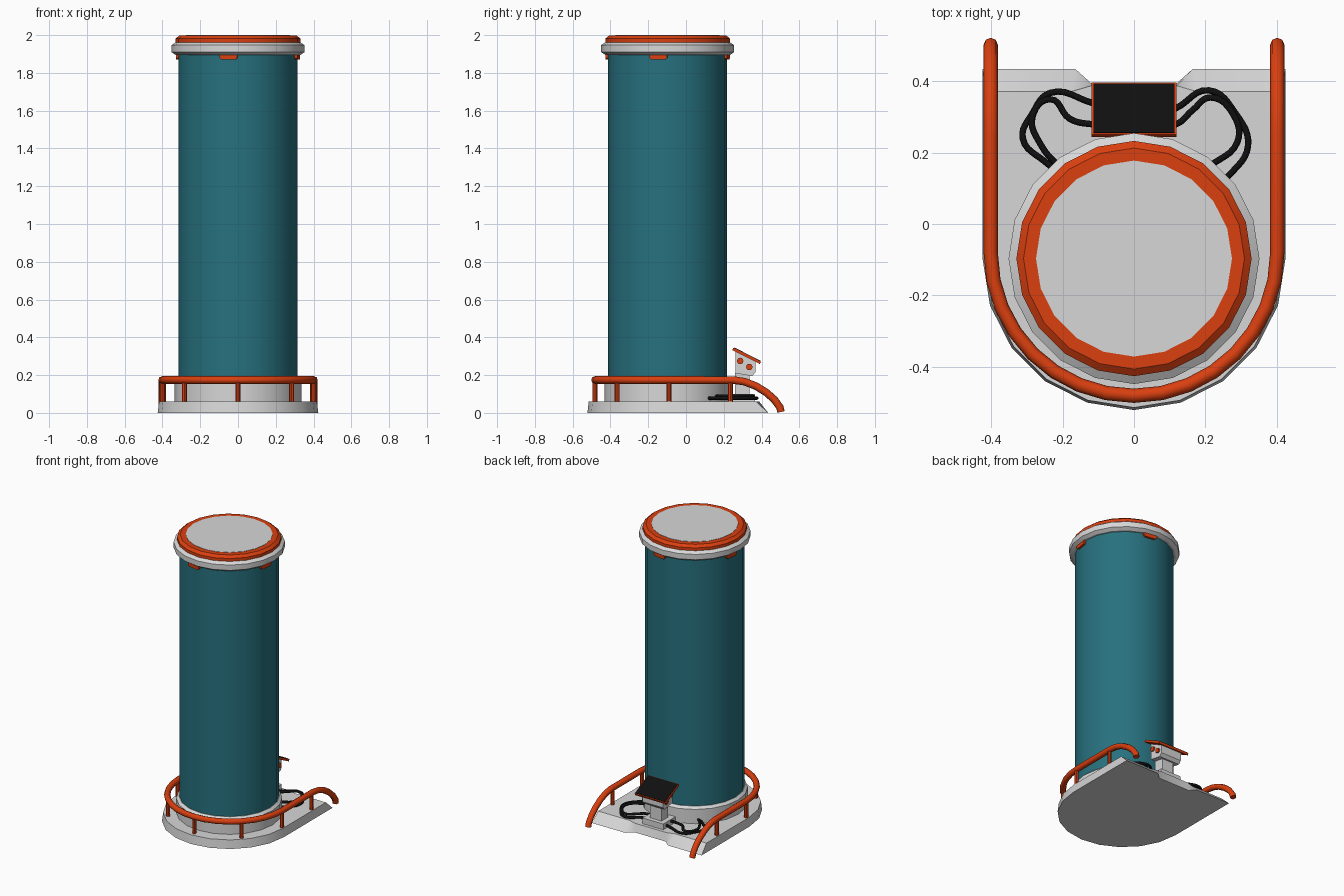
import bpy, bmesh, math
from mathutils import Matrix, Vector

old = bpy.data.objects.get("Cube")
if old:
    bpy.data.objects.remove(old, do_unlink=True)

SIDES = 20
CY = -0.097  # tank axis in y


def material(name, rgb):
    m = bpy.data.materials.new(name)
    m.use_nodes = True
    m.diffuse_color = (*rgb, 1)
    bsdf = next(n for n in m.node_tree.nodes if n.type == 'BSDF_PRINCIPLED')
    bsdf.inputs["Base Color"].default_value = (*rgb, 1)
    bsdf.inputs["Roughness"].default_value = 0.6
    return m


GREY = material("light_grey", (0.68, 0.68, 0.68))
ORANGE = material("orange", (0.7, 0.05, 0.005))
TEAL = material("teal", (0.02, 0.165, 0.21))
BLACK = material("black", (0.005, 0.005, 0.005))


def finish(name, bm, mat):
    bmesh.ops.recalc_face_normals(bm, faces=bm.faces)
    me = bpy.data.meshes.new(name)
    bm.to_mesh(me)
    bm.free()
    me.materials.append(mat)
    ob = bpy.data.objects.new(name, me)
    bpy.context.collection.objects.link(ob)
    bpy.ops.object.select_all(action='DESELECT')
    ob.select_set(True)
    bpy.context.view_layer.objects.active = ob
    bpy.ops.object.shade_smooth_by_angle(angle=math.radians(30))
    return ob


def loft(name, rings, mat):
    """Skin a stack of equal-length rings and cap both ends."""
    bm = bmesh.new()
    vs = [[bm.verts.new(p) for p in r] for r in rings]
    n = len(vs[0])
    for a, b in zip(vs, vs[1:]):
        for i in range(n):
            j = (i + 1) % n
            bm.faces.new((a[i], a[j], b[j], b[i]))
    bm.faces.new(vs[0])
    bm.faces.new(vs[-1])
    return finish(name, bm, mat)


def lathe(name, profile, mat):
    def ring(r, z):
        return [(r * math.cos(2 * math.pi * i / SIDES),
                 CY + r * math.sin(2 * math.pi * i / SIDES), z) for i in range(SIDES)]
    return loft(name, [ring(r, z) for r, z in profile], mat)


def box(name, lo, hi, mat):
    corners = [(lo[0], lo[1]), (hi[0], lo[1]), (hi[0], hi[1]), (lo[0], hi[1])]
    return loft(name, [[(x, y, z) for x, y in corners] for z in (lo[2], hi[2])], mat)


def cylinder(name, r, depth, matrix, mat, sides=12):
    bm = bmesh.new()
    bmesh.ops.create_cone(bm, cap_ends=True, segments=sides, radius1=r, radius2=r,
                          depth=depth, matrix=matrix)
    return finish(name, bm, mat)


def tube(name, points, r, mat, smooth_path=False):
    cu = bpy.data.curves.new(name, 'CURVE')
    cu.dimensions = '3D'
    cu.bevel_depth = r
    cu.bevel_resolution = 2
    cu.resolution_u = 6
    cu.use_fill_caps = True
    sp = cu.splines.new('BEZIER' if smooth_path else 'POLY')
    pts = sp.bezier_points if smooth_path else sp.points
    pts.add(len(points) - 1)
    for p, co in zip(pts, points):
        if smooth_path:
            p.co = co
            p.handle_left_type = p.handle_right_type = 'AUTO'
        else:
            p.co = (*co, 1)
    cu.materials.append(mat)
    ob = bpy.data.objects.new(name, cu)
    bpy.context.collection.objects.link(ob)
    bpy.ops.object.select_all(action='DESELECT')
    ob.select_set(True)
    bpy.context.view_layer.objects.active = ob
    bpy.ops.object.convert(target='MESH')


# Base plate: rounded front, ramps at the back either side of a notch
def base_ring(z, r, back):
    arc = [(r * math.cos(a), CY + r * math.sin(a), z)
           for a in (math.pi + math.pi * i / 10 for i in range(11))]
    right = [(x, y, z) for x, y in back]
    left = [(-x, y, z) for x, y in reversed(back)]
    return arc + right + left


loft("base_plate", [
    base_ring(0, 0.425, [(0.425, 0.435), (0.165, 0.435), (0.12, 0.395)]),
    base_ring(0.06, 0.418, [(0.418, 0.372), (0.175, 0.372), (0.12, 0.388)]),
], GREY)

# Tank and cap
lathe("tank_collar", [(0.335, 0.055), (0.335, 0.16), (0.318, 0.175)], GREY)
lathe("tank_body", [(0.315, 0.15), (0.315, 1.91)], TEAL)
lathe("cap_ring", [(0.33, 1.895), (0.352, 1.91), (0.352, 1.947), (0.33, 1.962)], GREY)
lathe("cap_rim", [(0.33, 1.955), (0.33, 1.982), (0.31, 1.998)], ORANGE)
lathe("cap_disc", [(0.275, 1.99), (0.275, 2.0)], GREY)

# Four clips under the cap, each centred on a tank facet
for k in range(4):
    turn = Matrix.Translation((0, CY, 0)) @ Matrix.Rotation(
        k * math.pi / 2 - math.pi / SIDES, 4, 'Z')

    def clip_ring(z, half):
        return [turn @ Vector((x, y, z)) for x, y in
                ((0.3, -half), (0.326, -half), (0.326, half), (0.3, half))]
    loft("cap_clip", [clip_ring(1.87, 0.036), clip_ring(1.88, 0.047),
                      clip_ring(1.9, 0.047)], ORANGE)

# Guard rail: U shape whose ends bend down to the ground
RAIL_R, RAIL_Y, RAIL_Z = 0.402, -0.08, 0.174
drop = [(0.52, 0.0)[::1], (0.497, 0.03), (0.468, 0.07), (0.425, 0.108),
        (0.37, 0.142), (0.31, 0.165), (0.25, RAIL_Z)]
drop[0] = (0.503, 0.005)
rail = [(-RAIL_R, y, z) for y, z in drop]
for i in range(17):
    a = math.pi + math.pi * i / 16
    rail.append((RAIL_R * math.cos(a), RAIL_Y + RAIL_R * math.sin(a), RAIL_Z))
rail += [(RAIL_R, y, z) for y, z in reversed(drop)]
tube("guard_rail", rail, 0.02, ORANGE)

posts = [(0, -0.482)]
for s in (-1, 1):
    posts += [(s * 0.284, -0.365), (s * RAIL_R, -0.09), (s * RAIL_R, 0.235)]
for x, y in posts:
    cylinder("rail_post", 0.013, 0.115, Matrix.Translation((x, y, 0.1125)), ORANGE, 8)

# Control console
box("console_foot", (-0.08, 0.23, 0.055), (0.08, 0.365, 0.1), GREY)
box("console_stem", (-0.045, 0.26, 0.1), (0.045, 0.335, 0.21), GREY)
side = [(0.262, 0.21), (0.35, 0.195), (0.368, 0.215), (0.368, 0.272), (0.262, 0.325)]
loft("console_head", [[(x, y, z) for y, z in side] for x in (-0.08, 0.08)], GREY)

tilt = Matrix.Translation((0, 0.321, 0.302)) @ Matrix.Rotation(math.radians(-27), 4, 'X')
for name, w, d, z, t, mat in (("screen_frame", 0.119, 0.082, 0, 0.014, ORANGE),
                              ("screen", 0.114, 0.077, 0.008, 0.004, BLACK)):
    ob = box(name, (-w, -d, z - t / 2), (w, d, z + t / 2), mat)
    ob.data.transform(tilt)

for s in (-1, 1):
    for y, z in ((0.287, 0.275), (0.335, 0.243)):
        cylinder("console_button", 0.017, 0.016,
                 Matrix.Translation((s * 0.082, y, z)) @ Matrix.Rotation(math.pi / 2, 4, 'Y'),
                 ORANGE)

# Cables looping from the console to the tank collar
cables = {
    "cable_right_outer": [(-.05, .32), (-.118, .34), (-.235, .368), (-.285, .31),
                          (-.312, .24), (-.25, .175), (-.2, .14)],
    "cable_right_inner": [(-.05, .28), (-.118, .28), (-.18, .295), (-.235, .35),
                          (-.285, .3), (-.26, .22), (-.2, .15)],
    "cable_left_outer": [(.05, .3), (.118, .325), (.21, .375), (.285, .31),
                         (.32, .22), (.27, .14), (.22, .1)],
    "cable_left_inner": [(.05, .28), (.118, .28), (.165, .32), (.215, .355),
                         (.28, .305), (.29, .23), (.21, .16)],
}
for name, path in cables.items():
    z = 0.088 if "inner" in name else 0.078
    tube(name, [(x, y, z) for x, y in path], 0.009, BLACK, True)
